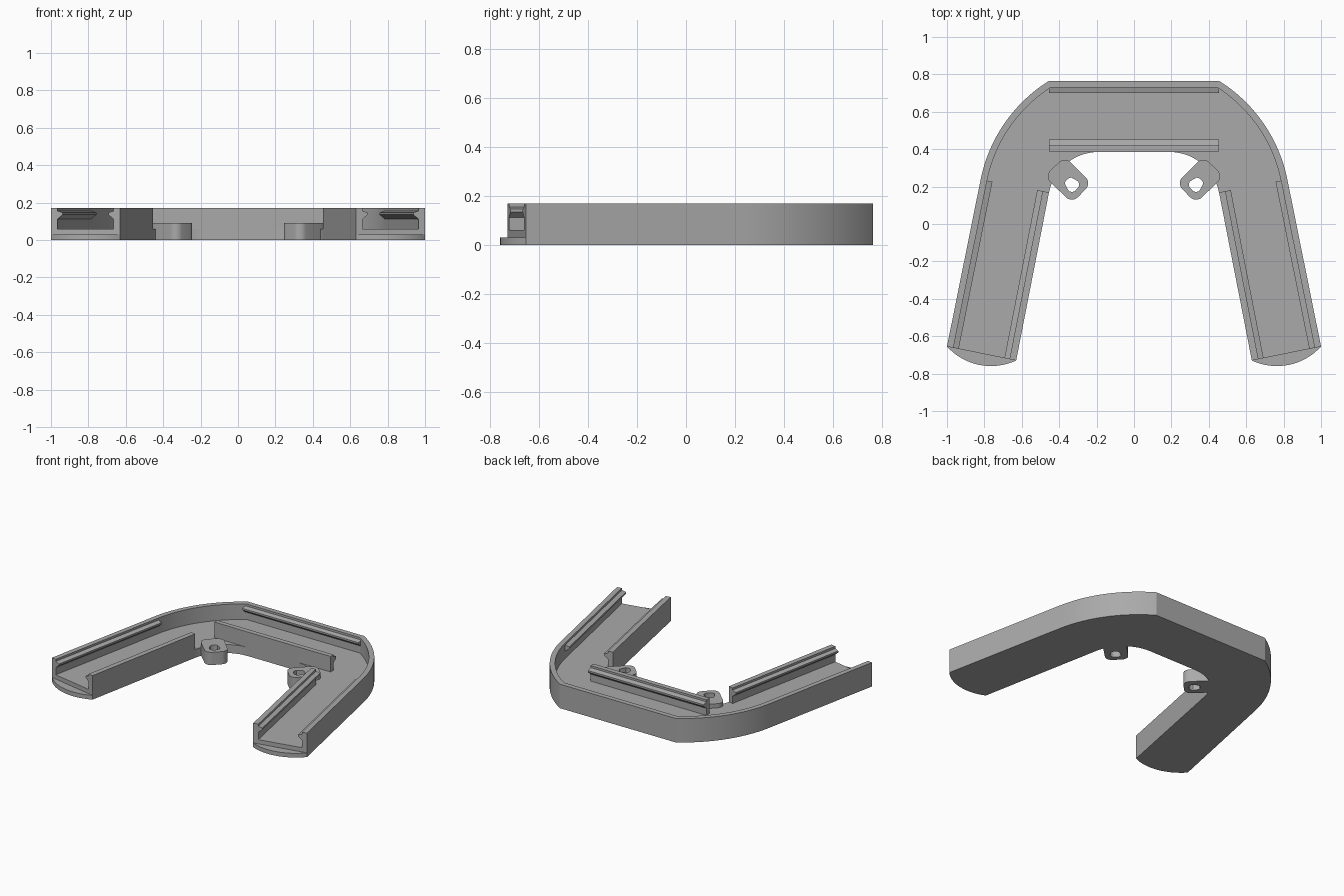
import bpy, bmesh, math
from mathutils import Vector

cube = bpy.data.objects.get("Cube")
if cube:
    bpy.data.objects.remove(cube, do_unlink=True)

grey = bpy.data.materials.new("plain grey")
grey.use_nodes = True
grey.diffuse_color = (0.4, 0.4, 0.4, 1)
grey.node_tree.nodes["Principled BSDF"].inputs["Base Color"].default_value = (0.4, 0.4, 0.4, 1)


def finish(name, bm):
    bmesh.ops.recalc_face_normals(bm, faces=bm.faces)
    mesh = bpy.data.meshes.new(name)
    bm.to_mesh(mesh)
    bm.free()
    mesh.materials.append(grey)
    obj = bpy.data.objects.new(name, mesh)
    bpy.context.collection.objects.link(obj)
    return obj


def add_loft(bm, rings, cap=True):
    """Join rings of 3D points; cap the ends, or close the loop of rings."""
    rows = [[bm.verts.new(p) for p in ring] for ring in rings]
    pairs = list(zip(rows, rows[1:])) + ([] if cap else [(rows[-1], rows[0])])
    for a, b in pairs:
        for i in range(len(a)):
            j = (i + 1) % len(a)
            bm.faces.new((a[i], a[j], b[j], b[i]))
    if cap:
        bm.faces.new(rows[0])
        bm.faces.new(rows[-1])


def add_prism(bm, points, low, high):
    add_loft(bm, [[(p[0], p[1], z) for p in points] for z in (low, high)])


def arc(centre, radius, start, end, steps):
    angles = [math.radians(start + (end - start) * i / steps) for i in range(steps + 1)]
    return [centre + radius * Vector((math.cos(a), math.sin(a))) for a in angles]


def flip(points):
    return [Vector((-p[0], p[1])) for p in reversed(points)]


def select_only(obj):
    bpy.ops.object.select_all(action='DESELECT')
    obj.select_set(True)
    bpy.context.view_layer.objects.active = obj


def cut(obj, cutter):
    mod = obj.modifiers.new("cut", 'BOOLEAN')
    mod.operation = 'DIFFERENCE'
    mod.solver = 'EXACT'
    mod.object = cutter
    select_only(obj)
    bpy.ops.object.modifier_apply(modifier=mod.name)
    bpy.data.objects.remove(cutter, do_unlink=True)


# Main dimensions
WALL, FLOOR, LIP, TOP = 0.035, 0.06, 0.03, 0.17
back = Vector((0.455, 0.765))
outer_tip, inner_tip = Vector((1.0, -0.655)), Vector((0.63, -0.73))
across = (outer_tip - inner_tip).normalized()
forward = Vector((across.y, -across.x))
lean = math.degrees(math.atan2(across.y, across.x))

# Outer bend, inner fillet and rounded leg tip
bend_centre = Vector((0.026, 0.078))
bend_radius = (back - bend_centre).length
bend_start = math.degrees(math.atan2(back.y - bend_centre.y, back.x - bend_centre.x))
bend = arc(bend_centre, bend_radius, bend_start, lean, 24)
fillet = arc(Vector((0.19, 0.115)), 0.27, lean, 90, 16)
half = (outer_tip - inner_tip).length / 2
sag = 0.062
tip_radius = (half * half + sag * sag) / (2 * sag)
tip_centre = (outer_tip + inner_tip) / 2 - forward * (tip_radius - sag)
spread = math.degrees(math.asin(half / tip_radius))
tip = arc(tip_centre, tip_radius, lean - 90 + spread, lean - 90 - spread, 16)

# Solid body with the channel and the leg tips cut away
outline = bend + tip + fillet
bm = bmesh.new()
add_prism(bm, outline + flip(outline), 0, TOP)
tray = finish("channel_tray", bm)

reach = forward * 0.2
shoulder = fillet[0]
channel = [Vector((0.445, back.y - WALL))]
channel += arc(bend_centre, bend_radius - WALL, bend_start - 1, lean, 24)
channel += [outer_tip - across * WALL + reach, inner_tip + across * WALL + reach,
            shoulder + across * WALL, shoulder - across * 0.06,
            Vector((0.192, 0.2)), Vector((0.192, 0.385)),
            Vector((0.455, 0.387)), Vector((0.455, 0.42))]
bm = bmesh.new()
add_prism(bm, channel + flip(channel), FLOOR, 0.3)
cut(tray, finish("channel_cutter", bm))

side = across * 0.05
step = [outer_tip + side, outer_tip + side + reach, inner_tip - side + reach, inner_tip - side]
bm = bmesh.new()
for shape in (step, flip(step)):
    add_prism(bm, shape, LIP, 0.3)
cut(tray, finish("tip_cutter", bm))
select_only(tray)
bpy.ops.object.shade_smooth_by_angle(angle=math.radians(25))

# Snap ridges along the inside of the walls
RIDGE = [(0.025, 0.158), (0.064, 0.147), (0.064, 0.135), (0.025, 0.103)]


def ridge(name, start, end, inward):
    bm = bmesh.new()
    add_loft(bm, [[(*(p + inward * t), z) for t, z in RIDGE] for p in (start, end)])
    return finish(name, bm)


def mirror_x(v):
    return Vector((-v.x, v.y))


for label, m in (("left", lambda v: v), ("right", mirror_x)):
    ridge(label + "_outer_ridge", m(bend[-1]), m(outer_tip), m(-across))
    ridge(label + "_inner_ridge", m(shoulder), m(inner_tip), m(across))
ridge("back_ridge", back, mirror_x(back), Vector((0, -1)))
bridge = Vector((0.455, 0.387))
ridge("centre_ridge", bridge, mirror_x(bridge), Vector((0, 1)))

# Screw lugs: rounded blocks with a through hole
LUG_TOP, HOLE = 0.09, 0.038
hole_centre = Vector((0.332, 0.21))
corners = [((0.415, 0.255), -45), ((0.37, 0.298), 45), ((0.29, 0.218), 135), ((0.332, 0.175), 225)]
rim = []
for centre, angle in corners:
    rim += arc(Vector(centre), 0.045, angle, angle + 90, 8)
bore = [hole_centre + (p - hole_centre).normalized() * HOLE for p in rim]
for label, s in (("left", 1), ("right", -1)):
    bm = bmesh.new()
    rings = [(rim, 0), (rim, LUG_TOP), (bore, LUG_TOP), (bore, 0)]
    add_loft(bm, [[(s * p.x, p.y, z) for p in pts] for pts, z in rings], cap=False)
    select_only(finish(label + "_screw_lug", bm))
    bpy.ops.object.shade_smooth_by_angle(angle=math.radians(30))
